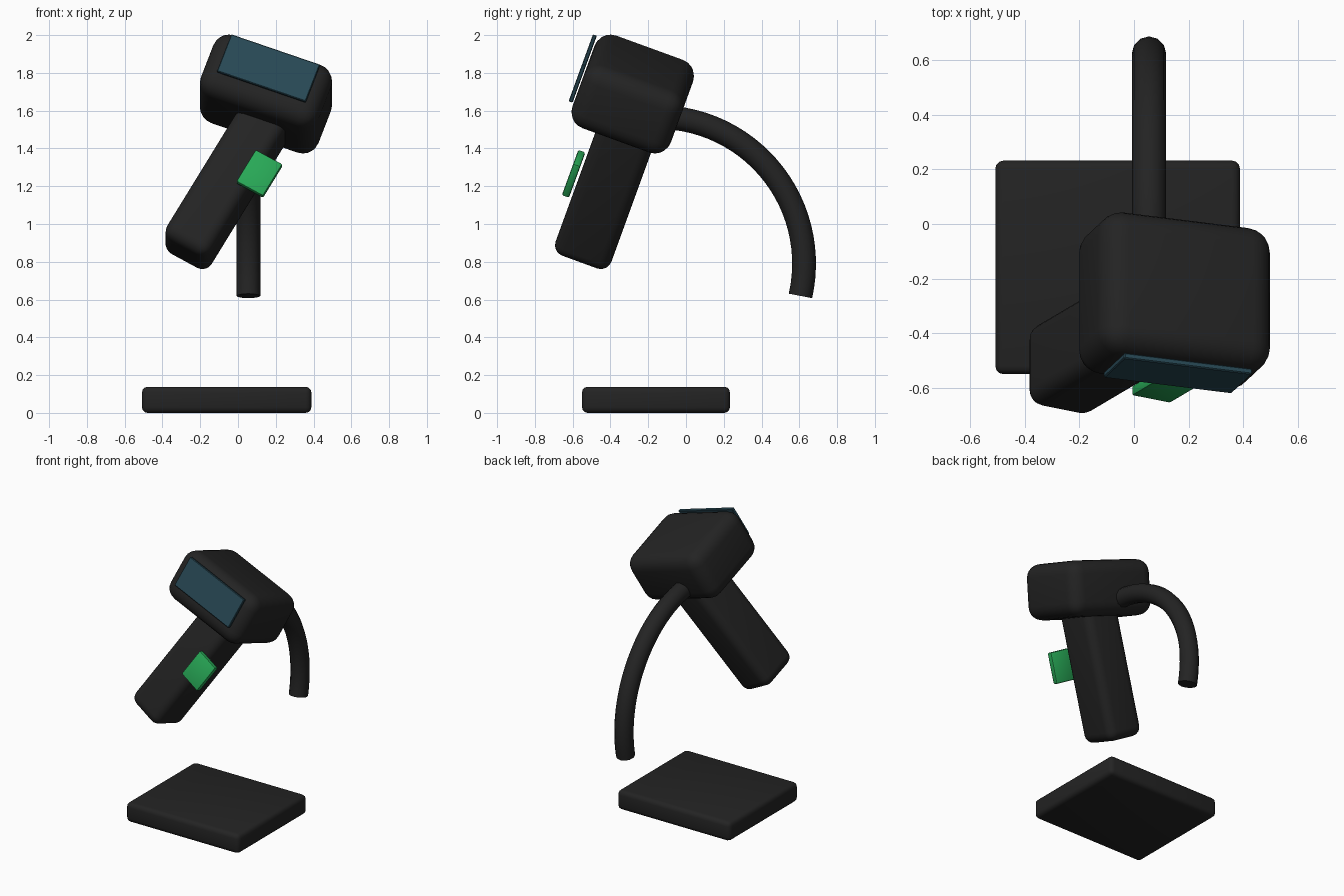
import bpy, bmesh, math
from mathutils import Matrix, Vector

if "Cube" in bpy.data.objects:
    bpy.data.objects.remove(bpy.data.objects["Cube"])


def material(name, rgb):
    m = bpy.data.materials.new(name)
    m.diffuse_color = (*rgb, 1)
    m.use_nodes = True
    m.node_tree.nodes["Principled BSDF"].inputs["Base Color"].default_value = m.diffuse_color
    return m


black = material("matte black", (0.017, 0.017, 0.017))
glass = material("dark blue glass", (0.021, 0.065, 0.09))
green = material("green", (0.021, 0.39, 0.093))


def tilt(roll):
    """Roll sideways about y, then lean back about x."""
    return (Matrix.Rotation(math.radians(-20), 4, 'X')
            @ Matrix.Rotation(math.radians(roll), 4, 'Y'))


def rounded_box(name, size, frame, offset, mat, radius, segments=4):
    bm = bmesh.new()
    bmesh.ops.create_cube(bm, size=1)
    bmesh.ops.scale(bm, vec=size, verts=bm.verts)
    if radius:
        bmesh.ops.bevel(bm, geom=bm.edges[:], offset=radius, segments=segments,
                        profile=0.5, affect='EDGES')
    me = bpy.data.meshes.new(name)
    bm.to_mesh(me)
    bm.free()
    me.materials.append(mat)
    ob = bpy.data.objects.new(name, me)
    bpy.context.collection.objects.link(ob)
    ob.matrix_world = frame @ Matrix.Translation(offset)
    bpy.context.view_layer.objects.active = ob
    ob.select_set(True)
    bpy.ops.object.shade_smooth_by_angle(angle=math.radians(35))
    ob.select_set(False)
    return ob


# Base slab
rounded_box("base", (0.897, 0.783, 0.138),
            Matrix.Translation((-0.06, -0.159, 0.069)), (0, 0, 0), black, 0.03, 3)

# Head and its scan window
head = Matrix.Translation((0.148, -0.282, 1.688)) @ tilt(20)
rounded_box("head", (0.665, 0.555, 0.367), head, (0, 0, 0), black, 0.09, 5)
rounded_box("scan_window", (0.5, 0.022, 0.222), head, (0, -0.295, 0.039), glass, 0.004, 1)

# Handle and trigger share one frame at the handle's foot
grip = Matrix.Translation((-0.256, -0.529, 0.891)) @ tilt(30)
length = 0.97
rounded_box("handle", (0.275, 0.314, length), grip, (0, 0, length / 2 - 0.06), black, 0.06, 5)
rounded_box("trigger", (0.165, 0.04, 0.208), grip, (0.155, -0.19, 0.47), green, 0.01, 2)

# Cord: a swept arc from the back of the head
cu = bpy.data.curves.new("cord", 'CURVE')
cu.dimensions = '3D'
cu.bevel_depth = 0.063
cu.bevel_resolution = 4
cu.use_fill_caps = True
steps = 28
sp = cu.splines.new('POLY')
sp.points.add(steps)
for i, p in enumerate(sp.points):
    a = math.radians(95 - 107.7 * i / steps)
    p.co = (0.055, -0.151 + 0.776 * math.cos(a), 0.79 + 0.776 * math.sin(a), 1)
cu.materials.append(black)
cord = bpy.data.objects.new("cord", cu)
bpy.context.collection.objects.link(cord)
bpy.context.view_layer.objects.active = cord
cord.select_set(True)
bpy.ops.object.convert(target='MESH')
bpy.ops.object.shade_smooth_by_angle(angle=math.radians(40))
cord.select_set(False)
